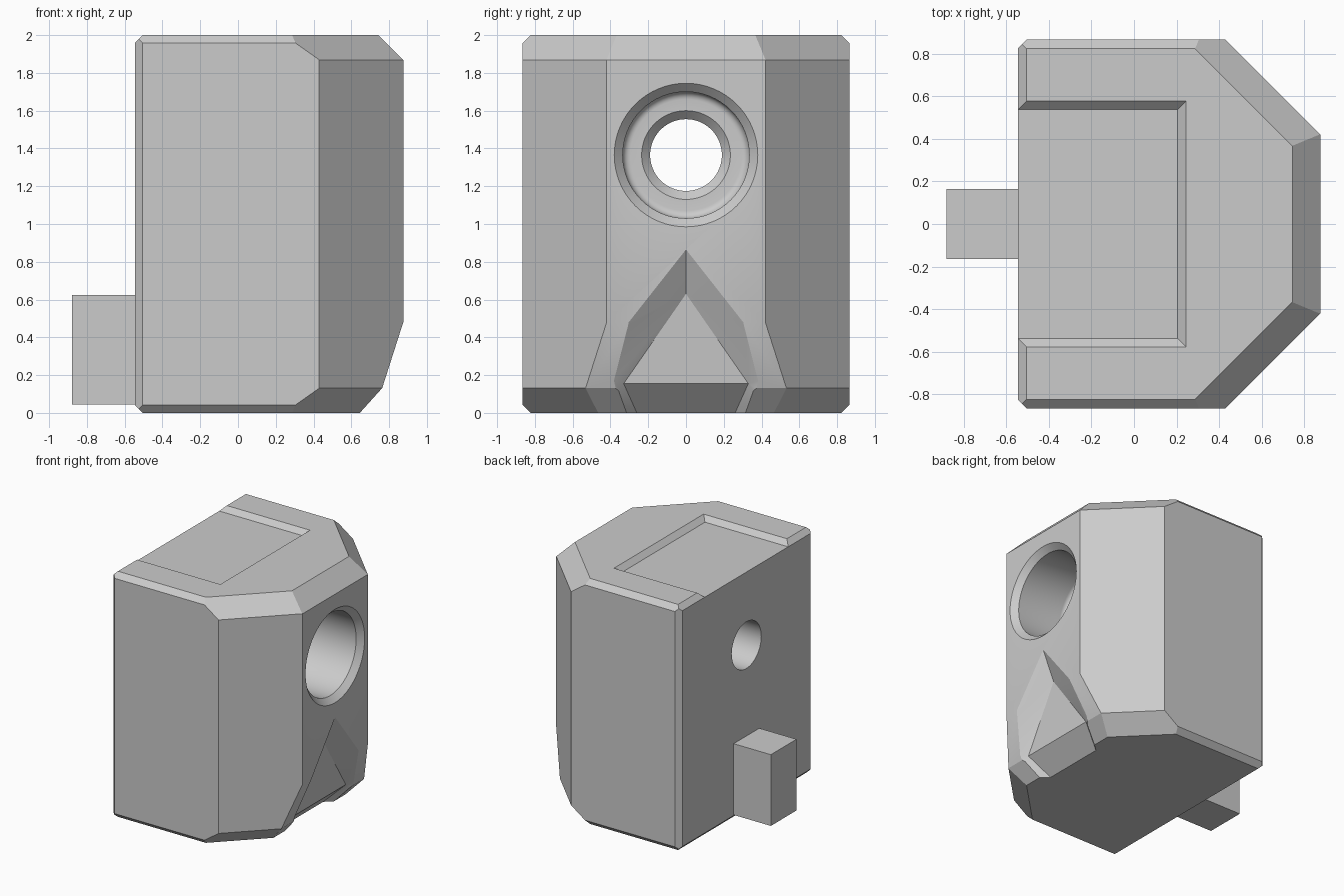
import bpy, bmesh, math
from mathutils import Matrix, Vector

old = bpy.data.objects.get("Cube")
if old:
    bpy.data.objects.remove(old, do_unlink=True)

grey = bpy.data.materials.new("plain_grey")
grey.use_nodes = True
GREY = (0.6, 0.6, 0.6, 1)
grey.diffuse_color = GREY
grey.node_tree.nodes["Principled BSDF"].inputs["Base Color"].default_value = GREY


def make(name, bm):
    bmesh.ops.recalc_face_normals(bm, faces=bm.faces[:])
    mesh = bpy.data.meshes.new(name)
    bm.to_mesh(mesh)
    bm.free()
    mesh.materials.append(grey)
    ob = bpy.data.objects.new(name, mesh)
    bpy.context.collection.objects.link(ob)
    return ob


def box(lo, hi):
    bm = bmesh.new()
    bmesh.ops.create_cube(bm, size=1)
    lo, hi = Vector(lo), Vector(hi)
    bmesh.ops.transform(bm, verts=bm.verts[:], matrix=Matrix.Translation((lo + hi) / 2) @ Matrix.Diagonal((hi - lo).to_4d()))
    return bm


def slice_off(bm, normal, point):
    """Cut away everything beyond a plane and cap the cut."""
    geom = bm.verts[:] + bm.edges[:] + bm.faces[:]
    cut = bmesh.ops.bisect_plane(bm, geom=geom, plane_co=point, plane_no=normal, clear_outer=True, dist=1e-5)
    edges = [e for e in cut["geom_cut"] if isinstance(e, bmesh.types.BMEdge)]
    bmesh.ops.contextual_create(bm, geom=edges)


# Body block with chamfered corners and edges
bm = box((-0.545, -0.865, 0), (0.875, 0.865, 2))
d = math.sqrt(0.5)
for s in (-1, 1):
    slice_off(bm, (d, d * s, 0), (0.875, 0.42 * s, 0))
    slice_off(bm, (-1, s, 0), (-0.505, 0.865 * s, 0))
for s in (-1, 1):
    for up, z in ((-1, 0), (1, 2)):
        slice_off(bm, (0, s, up), (0, 0.823 * s, z))
        slice_off(bm, (d, d * s, up), (0.74, 0.37 * s, z))
for up, z in ((-1, 0), (1, 2)):
    slice_off(bm, (-1, 0, up), (-0.505, 0, z))
slice_off(bm, (1, 0, 1), (0.743, 0, 2))
# Undercut of the lower nose
slice_off(bm, (1, 0, -0.32), (0.875, 0, 0.48))
slice_off(bm, (1, 0, -0.9), (0.645, 0, 0))
body = make("body", bm)

# Shallow tray cut in the top, open at the back
bm = bmesh.new()
bottom, top = [[bm.verts.new(p) for p in ((-1, -w, z), (x, -w, z), (x, w, z), (-1, w, z))]
               for x, w, z in ((0.205, 0.537, 1.96), (0.295, 0.627, 2.05))]
bm.faces.new(bottom)
bm.faces.new(top)
for i in range(4):
    j = (i + 1) % 4
    bm.faces.new((bottom[i], bottom[j], top[j], top[i]))
tray_cutter = make("tray_cutter", bm)

# Stepped bore turned around the x axis
profile = [(0.92, 0), (0.92, 0.425), (0.83, 0.335)]
profile += [(0.44 - 0.04 * math.sin(a), 0.295 + 0.04 * math.cos(a))
            for a in (math.radians(15 * i) for i in range(7))]
profile += [(0.40, 0.235), (0.355, 0.19), (-0.7, 0.19), (-0.7, 0)]
bm = bmesh.new()
ring = [bm.verts.new((x, 0, r)) for x, r in profile]
edges = [bm.edges.new(p) for p in zip(ring, ring[1:])]
bmesh.ops.spin(bm, geom=ring + edges, cent=(0, 0, 0), axis=(1, 0, 0), angle=math.tau, steps=64)
bmesh.ops.remove_doubles(bm, verts=bm.verts[:], dist=1e-4)
bmesh.ops.translate(bm, verts=bm.verts[:], vec=(0, 0, 1.365))
bore_cutter = make("bore_cutter", bm)

# Triangular notch with sloping walls, open at the bottom
bm = bmesh.new()


def pair(x, y, z):
    return [bm.verts.new((x, s * y, z)) for s in (-1, 1)]


tip_in, tip_out = bm.verts.new((0.775, 0, 0.63)), bm.verts.new((1.025, 0, 1.2175))
base_in, base_out = pair(0.74, 0.33, 0.155), pair(0.985, 0.68, 0.26)
foot_in, foot_out = pair(0.43, 0.19, -0.155), pair(0.815, 0.54, -0.155)
bm.faces.new((tip_in, *base_in))
bm.faces.new((tip_out, *base_out))
for a, b in ((base_in, foot_in), (base_out, foot_out), (foot_in, foot_out)):
    bm.faces.new((a[0], a[1], b[1], b[0]))
for i in (0, 1):
    bm.faces.new((tip_in, tip_out, base_out[i], base_in[i]))
    bm.faces.new((base_in[i], base_out[i], foot_out[i], foot_in[i]))
bmesh.ops.triangulate(bm, faces=bm.faces[:])
notch_cutter = make("notch_cutter", bm)

for cutter in (tray_cutter, bore_cutter, notch_cutter):
    mod = body.modifiers.new(cutter.name, "BOOLEAN")
    mod.operation = "DIFFERENCE"
    mod.solver = "EXACT"
    mod.object = cutter
    cutter.hide_render = True

# Apply the cuts, then drop the cutters
graph = bpy.context.evaluated_depsgraph_get()
body.data = bpy.data.meshes.new_from_object(body.evaluated_get(graph))
body.modifiers.clear()
for cutter in (tray_cutter, bore_cutter, notch_cutter):
    bpy.data.objects.remove(cutter, do_unlink=True)

# Square peg on the back
make("rear_peg", box((-0.88, -0.165, 0.045), (-0.545, 0.165, 0.625)))

bpy.ops.object.select_all(action="DESELECT")
body.select_set(True)
bpy.context.view_layer.objects.active = body
bpy.ops.object.shade_smooth_by_angle(angle=math.radians(20))
